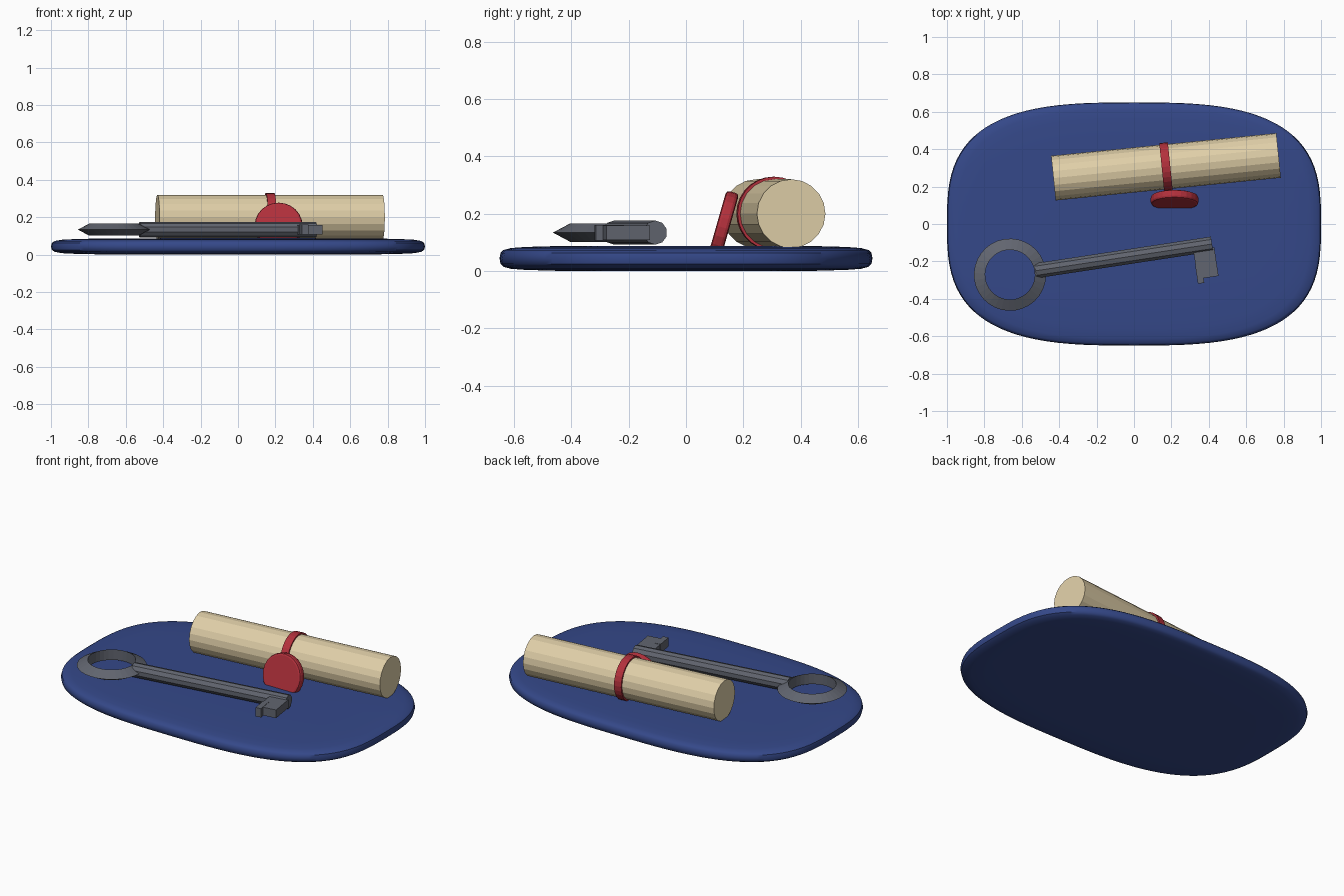
import bpy, bmesh
from math import sin, cos, pi, radians, atan2, copysign
from mathutils import Matrix, Vector

if "Cube" in bpy.data.objects:
    bpy.data.objects.remove(bpy.data.objects["Cube"])


def material(name, rgb):
    m = bpy.data.materials.new(name)
    m.diffuse_color = (*rgb, 1)
    m.use_nodes = True
    m.node_tree.nodes["Principled BSDF"].inputs["Base Color"].default_value = m.diffuse_color
    return m


BLUE = material("blue_cloth", (0.035, 0.065, 0.25))
CREAM = material("parchment", (0.74, 0.62, 0.39))
RED = material("red_wax", (0.45, 0.03, 0.045))
IRON = material("iron", (0.12, 0.13, 0.16))


def make(name, bm, mat, matrix=Matrix()):
    bmesh.ops.recalc_face_normals(bm, faces=bm.faces)
    mesh = bpy.data.meshes.new(name)
    bm.to_mesh(mesh)
    bm.free()
    mesh.materials.append(mat)
    ob = bpy.data.objects.new(name, mesh)
    ob.matrix_world = matrix
    bpy.context.collection.objects.link(ob)
    return ob


def cylinder(name, mat, matrix, radius, length, sides):
    bm = bmesh.new()
    bmesh.ops.create_cone(bm, cap_ends=True, segments=sides, radius1=radius,
                          radius2=radius, depth=length)
    return make(name, bm, mat, matrix)


def skin(bm, rings, closed=False):
    n = len(rings[0])
    pairs = list(zip(rings, rings[1:])) + ([(rings[-1], rings[0])] if closed else [])
    for a, b in pairs:
        for i in range(n):
            j = (i + 1) % n
            bm.faces.new((a[i], a[j], b[j], b[i]))


# Cushion: rounded-rectangle outline with a soft rim
def outline(scale, z, n=96, power=3.0):
    pts = []
    for i in range(n):
        a = 2 * pi * i / n
        x = copysign(abs(cos(a)) ** (2 / power), cos(a))
        y = copysign(abs(sin(a)) ** (2 / power), sin(a))
        pts.append((x * scale, y * 0.65 * scale, z))
    return pts


half = [(0.35, 0.044), (0.7, 0.043), (0.86, 0.040), (0.94, 0.036),
        (0.98, 0.029), (0.995, 0.019)]
profile = [(s, 0.044 - h) for s, h in half] + [(1.0, 0.044)]
profile += [(s, 0.044 + h) for s, h in reversed(half)]
bm = bmesh.new()
rings = [[bm.verts.new(p) for p in outline(s, z)] for s, z in profile]
skin(bm, rings)
bm.faces.new(rings[0])
bm.faces.new(rings[-1])
cushion = make("cushion", bm, BLUE)
bpy.context.view_layer.objects.active = cushion
cushion.select_set(True)
bpy.ops.object.shade_smooth_by_angle(angle=radians(40))

# Scroll and its ribbon band, lying along a slightly turned axis
along_x = Matrix.Rotation(pi / 2, 4, 'Y')
scroll_frame = Matrix.Translation((0.171, 0.306, 0.2)) @ Matrix.Rotation(radians(5.75), 4, 'Z')
cylinder("scroll", CREAM, scroll_frame @ along_x, 0.12, 1.21, 20)
cylinder("ribbon_band", RED, scroll_frame @ along_x, 0.129, 0.046, 28)

# Wax seal leaning against the scroll
seal = cylinder("wax_seal", RED,
                Matrix.Translation((0.217, 0.128, 0.152)) @ Matrix.Rotation(radians(90 - 16), 4, 'X'),
                0.128, 0.046, 24)
bev = seal.modifiers.new("rounded_rim", 'BEVEL')
bev.width = 0.012
bev.segments = 2

# Key, built in a frame whose origin is the bow centre and x runs to the tip
bow, tip = Vector((-0.663, -0.271, 0.134)), Vector((0.417, -0.107, 0.134))
axis = tip - bow
reach = axis.length
key_frame = Matrix.Translation(bow) @ Matrix.Rotation(atan2(axis.y, axis.x), 4, 'Z')

# Bow: ring with a three-sided section pointing outwards
bm = bmesh.new()
rings = []
for r, z in [(0.193, 0), (0.133, 0.032), (0.133, -0.032)]:
    rings.append([bm.verts.new((r * cos(2 * pi * i / 32), r * sin(2 * pi * i / 32), z))
                  for i in range(32)])
skin(bm, rings, closed=True)
make("key_bow", bm, IRON, key_frame)

# Shank
start = 0.138
cylinder("key_shank", IRON,
         key_frame @ Matrix.Translation(((start + reach) / 2, 0, 0)) @ along_x
         @ Matrix.Rotation(pi / 10, 4, 'Z'), 0.042, reach - start, 10)


# Bit plate and tooth
def block(name, x0, x1, y0, y1, h):
    bm = bmesh.new()
    bmesh.ops.create_cube(bm, size=1)
    bmesh.ops.scale(bm, vec=(x1 - x0, y1 - y0, 2 * h), verts=bm.verts)
    bmesh.ops.translate(bm, vec=((x0 + x1) / 2, (y0 + y1) / 2, 0), verts=bm.verts)
    make(name, bm, IRON, key_frame)


block("key_bit", reach - 0.104, reach + 0.009, -0.174, -0.02, 0.025)
block("key_tooth", reach - 0.106, reach - 0.072, -0.199, -0.10, 0.027)
